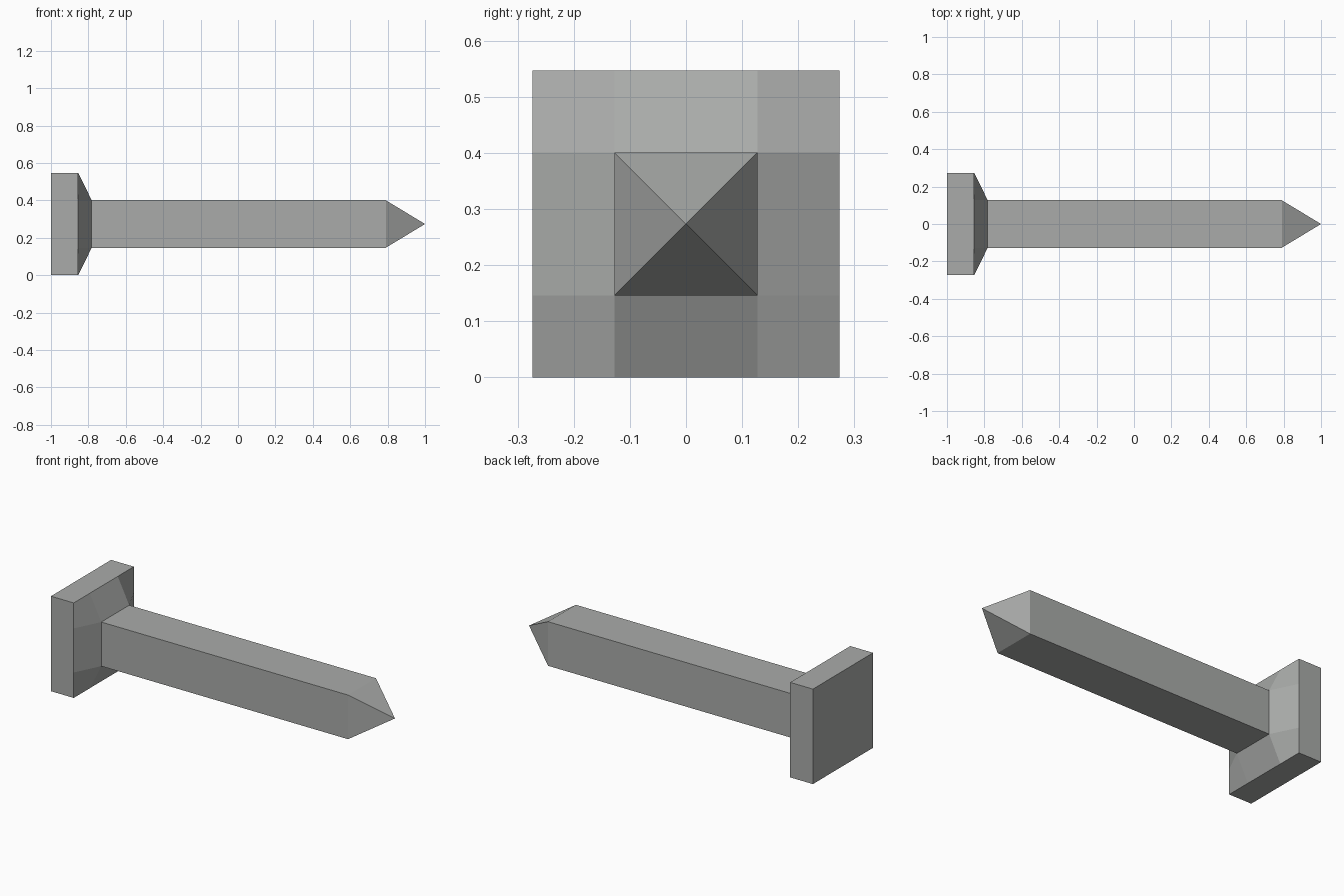
import bpy, bmesh

if "Cube" in bpy.data.objects:
    bpy.data.objects.remove(bpy.data.objects["Cube"])

HEAD, SHAFT, CZ = 0.2735, 0.127, 0.2735          # half widths and centre height
X_BACK, X_RIM, X_NECK, X_SHOULDER, X_TIP = -1.0, -0.855, -0.782, 0.79, 1.0

steel = bpy.data.materials.new("steel grey")
steel.diffuse_color = (0.40, 0.41, 0.40, 1)
steel.use_nodes = True
steel.node_tree.nodes["Principled BSDF"].inputs["Base Color"].default_value = steel.diffuse_color


def finish(bm, name):
    bmesh.ops.recalc_face_normals(bm, faces=bm.faces)
    mesh = bpy.data.meshes.new(name)
    bm.to_mesh(mesh)
    bm.free()
    mesh.materials.append(steel)
    obj = bpy.data.objects.new(name, mesh)
    bpy.context.collection.objects.link(obj)


def ring(bm, x, outline):
    return [bm.verts.new((x, y, CZ + z)) for y, z in outline]


def bridge(bm, a, b):
    n = len(a)
    for i in range(n):
        bm.faces.new((a[i], a[(i + 1) % n], b[(i + 1) % n], b[i]))


corners = [(-1, -1), (1, -1), (1, 1), (-1, 1)]

# Nail head: square plate, then a 3 x 3 patterned flare down to the neck
bm = bmesh.new()
outline = []
for y, z in corners:
    near_z, near_y = (y * HEAD, z * SHAFT), (y * SHAFT, z * HEAD)
    corner = (y * HEAD, z * HEAD)
    outline += [near_z, corner, near_y] if y * z < 0 else [near_y, corner, near_z]
# reorder so that every corner triple runs counter-clockwise
    if y * z > 0:
        outline[-3:] = outline[-1:-4:-1]
    outline[-3:] = outline[-1:-4:-1] if y * z < 0 else outline[-3:]
outline = []
for i, (y, z) in enumerate(corners):
    pair = [(y * HEAD, z * SHAFT), (y * SHAFT, z * HEAD)]
    if i % 2:
        pair.reverse()
    outline += [pair[0], (y * HEAD, z * HEAD), pair[1]]
back = ring(bm, X_BACK, [(y * HEAD, z * HEAD) for y, z in corners])
rim = ring(bm, X_RIM, outline)
neck = ring(bm, X_NECK, [(y * SHAFT, z * SHAFT) for y, z in corners])
bm.faces.new(back)
for i in range(4):
    j = (i + 1) % 4
    a, c, b = rim[3 * i:3 * i + 3]
    nxt, nxt_c = rim[3 * j], rim[3 * j + 1]
    bm.faces.new((back[i], back[j], nxt_c, nxt, b, c))   # plate side
    bm.faces.new((a, c, b, neck[i]))                     # flare corner
    bm.faces.new((b, nxt, neck[j], neck[i]))             # flare side
finish(bm, "nail_head")

# Shaft with a pyramid point
bm = bmesh.new()
square = [(y * SHAFT, z * SHAFT) for y, z in corners]
start, shoulder = ring(bm, X_NECK, square), ring(bm, X_SHOULDER, square)
bridge(bm, start, shoulder)
tip = bm.verts.new((X_TIP, 0, CZ))
for i in range(4):
    bm.faces.new((shoulder[i], shoulder[(i + 1) % 4], tip))
finish(bm, "nail_shaft")
